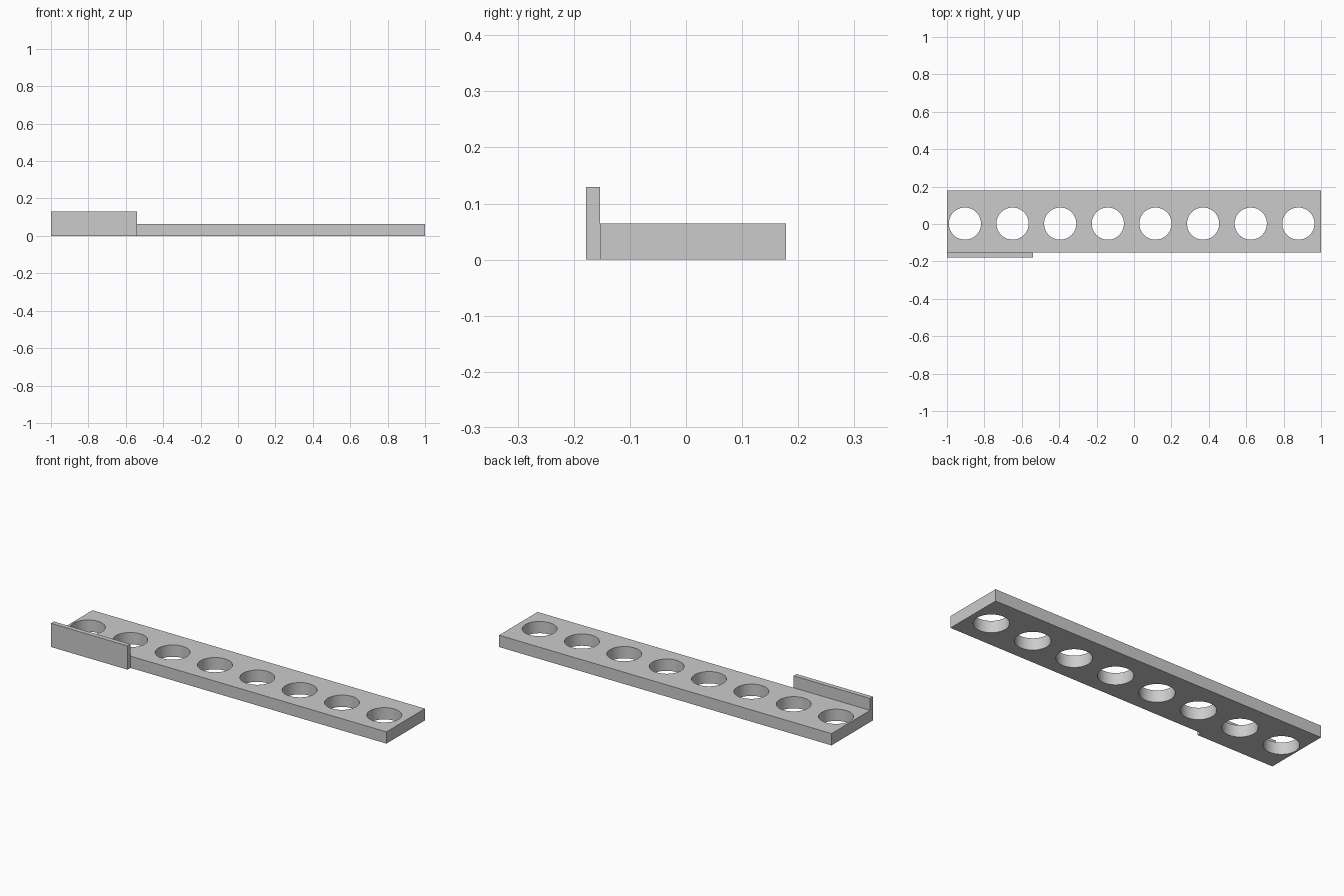
import bpy

cube = bpy.data.objects.get("Cube")
if cube:
    bpy.data.objects.remove(cube, do_unlink=True)

# Single plain grey
grey = bpy.data.materials.new("light_grey")
grey.use_nodes = True
colour = (0.6, 0.6, 0.6, 1)
grey.diffuse_color = colour
grey.node_tree.nodes["Principled BSDF"].inputs["Base Color"].default_value = colour

PLATE_TOP, LIP_TOP = 0.064, 0.129
BACK, SEAM, FRONT = 0.178, -0.153, -0.178
HOLES, FIRST, PITCH, RADIUS = 8, -0.904, 0.2547, 0.086


def box(name, low, high):
    bpy.ops.mesh.primitive_cube_add(
        size=1, location=[(a + b) / 2 for a, b in zip(low, high)])
    obj = bpy.context.object
    obj.name = name
    obj.scale = [b - a for a, b in zip(low, high)]
    bpy.ops.object.transform_apply(location=False, rotation=False, scale=True)
    obj.data.materials.append(grey)
    return obj


# Long plate and the short raised lip along its front edge
plate = box("plate", (-1, SEAM, 0), (1, BACK, PLATE_TOP))
lip = box("end_lip", (-1, FRONT, 0), (-0.54, SEAM, LIP_TOP))

# Row of round through-holes
cutters = []
for i in range(HOLES):
    bpy.ops.mesh.primitive_cylinder_add(
        vertices=64, radius=RADIUS, depth=0.3,
        location=(FIRST + i * PITCH, 0.002, PLATE_TOP / 2))
    cutter = bpy.context.object
    cutter.data.materials.append(grey)
    cutters.append(cutter)
bpy.ops.object.select_all(action="DESELECT")
for cutter in cutters:
    cutter.select_set(True)
bpy.context.view_layer.objects.active = cutters[0]
bpy.ops.object.join()
cutter = bpy.context.object
cutter.name = "hole_cutter"
cutter.hide_render = True

# Apply the cut, then drop the helper
cut = plate.modifiers.new("holes", "BOOLEAN")
cut.operation = "DIFFERENCE"
cut.solver = "EXACT"
cut.object = cutter
bpy.ops.object.select_all(action="DESELECT")
plate.select_set(True)
bpy.context.view_layer.objects.active = plate
bpy.ops.object.modifier_apply(modifier=cut.name)
bpy.data.objects.remove(cutter, do_unlink=True)

# Smooth hole walls, crisp edges
bpy.ops.object.shade_smooth_by_angle(angle=0.5)
